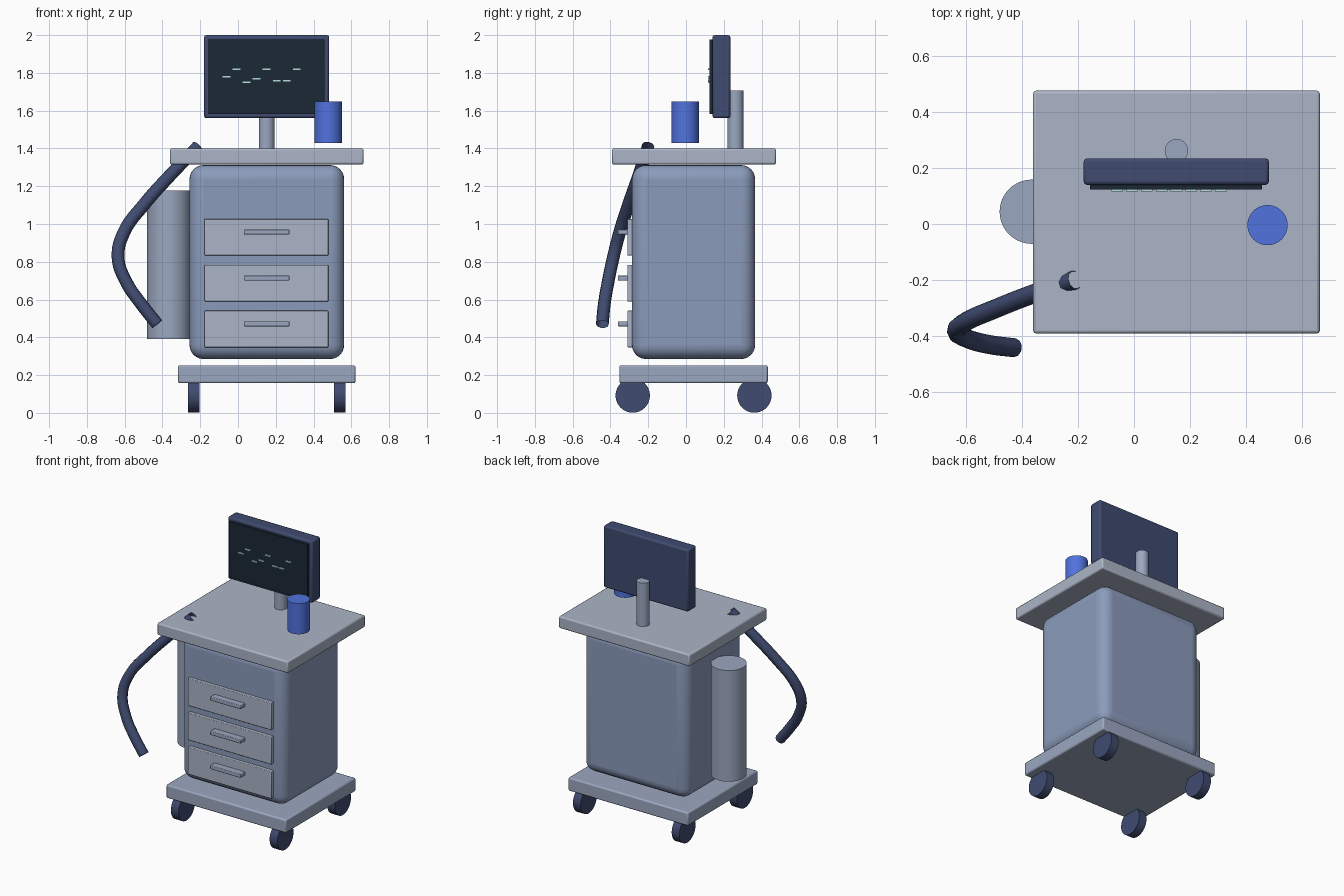
import bpy
from math import pi, radians

if "Cube" in bpy.data.objects:
    bpy.data.objects.remove(bpy.data.objects["Cube"])


def material(name, rgb):
    m = bpy.data.materials.new(name)
    m.diffuse_color = (*rgb, 1)
    m.use_nodes = True
    m.node_tree.nodes["Principled BSDF"].inputs["Base Color"].default_value = m.diffuse_color
    return m


LIGHT = material("light_panel", (0.41, 0.46, 0.57))
BODY = material("body_blue_grey", (0.26, 0.33, 0.50))
MID = material("mid_grey", (0.33, 0.39, 0.53))
DARK = material("dark_navy", (0.05, 0.07, 0.16))
BLUE = material("bright_blue", (0.08, 0.17, 0.73))
SCREEN = material("screen_dark", (0.011, 0.021, 0.037))
TRACE = material("trace_green", (0.45, 0.75, 0.68))


def finish(name, mat):
    ob = bpy.context.object
    ob.name = name
    ob.data.materials.append(mat)
    return ob


def box(name, x, y, z, mat, bevel=0.0, segments=2):
    """Box from (min, max) ranges, with optional rounded edges."""
    lims = (x, y, z)
    bpy.ops.mesh.primitive_cube_add(size=1, location=[(a + b) / 2 for a, b in lims])
    ob = finish(name, mat)
    ob.scale = [b - a for a, b in lims]
    bpy.ops.object.transform_apply(location=False, rotation=False, scale=True)
    if bevel:
        bpy.ops.object.shade_smooth_by_angle(angle=radians(35))
        mod = ob.modifiers.new("rounded_edges", 'BEVEL')
        mod.width = bevel
        mod.segments = segments
    return ob


def cylinder(name, center, radius, depth, mat, rotation=(0, 0, 0)):
    bpy.ops.mesh.primitive_cylinder_add(vertices=40, radius=radius, depth=depth,
                                        location=center, rotation=rotation)
    ob = finish(name, mat)
    bpy.ops.object.shade_smooth_by_angle(angle=radians(35))
    return ob


CX, CY = 0.152, 0.04  # cart centre

# Cart body
box("base_plate", (-0.318, 0.622), (-0.353, 0.433), (0.157, 0.252), MID, 0.01)
box("cabinet", (-0.257, 0.562), (-0.286, 0.366), (0.285, 1.312), BODY, 0.075, 6)
box("worktop", (-0.361, 0.665), (-0.392, 0.477), (1.315, 1.40), LIGHT, 0.01)

# Castor wheels
for sx, side in ((-1, "left"), (1, "right")):
    for sy, end in ((-1, "front"), (1, "back")):
        cylinder(f"wheel_{end}_{side}", (CX + sx * 0.387, CY + sy * 0.322, 0.092),
                 0.091, 0.06, DARK, (0, pi / 2, 0))

# Drawers with bar handles
for i in range(3):
    z = 0.445 + i * 0.243
    box(f"drawer_{i + 1}", (-0.177, 0.478), (-0.311, -0.28), (z - 0.098, z + 0.096), LIGHT, 0.004)
    box(f"drawer_handle_{i + 1}", (0.032, 0.272), (-0.36, -0.308),
        (z + 0.013, z + 0.04), MID, 0.004)

# Monitor on its post
cylinder("monitor_post", (CX, 0.262, 1.553), 0.042, 0.31, MID)
box("monitor_case", (-0.18, 0.483), (0.14, 0.235), (1.56, 2.0), DARK, 0.012)
box("monitor_screen", (-0.157, 0.459), (0.124, 0.145), (1.583, 1.977), SCREEN)
for i, z in enumerate((1.78, 1.819, 1.75, 1.77, 1.819, 1.758, 1.758, 1.819)):
    x = -0.06 + i * 0.053
    box(f"trace_dash_{i + 1}", (x - 0.021, x + 0.021), (0.117, 0.126), (z - 0.004, z + 0.004), TRACE)

# Canister on the worktop and tank on the side
cylinder("worktop_canister", (0.478, -0.004, 1.539), 0.072, 0.218, BLUE)
cylinder("side_tank", (-0.366, 0.044, 0.785), 0.115, 0.787, MID)

# Breathing hose, a tube swept along a smooth path
path = [(-0.21, -0.2, 1.412), (-0.36, -0.25, 1.257), (-0.5, -0.305, 1.10),
        (-0.602, -0.35, 0.96), (-0.635, -0.385, 0.823), (-0.59, -0.413, 0.69),
        (-0.515, -0.432, 0.58), (-0.428, -0.443, 0.47)]
curve = bpy.data.curves.new("hose", 'CURVE')
curve.dimensions = '3D'
curve.bevel_depth = 0.034
curve.bevel_resolution = 3
curve.resolution_u = 6
spline = curve.splines.new('BEZIER')
spline.bezier_points.add(len(path) - 1)
for p, co in zip(spline.bezier_points, path):
    p.co = co
    p.handle_left_type = p.handle_right_type = 'AUTO'
curve.materials.append(DARK)
bpy.context.collection.objects.link(bpy.data.objects.new("hose", curve))
